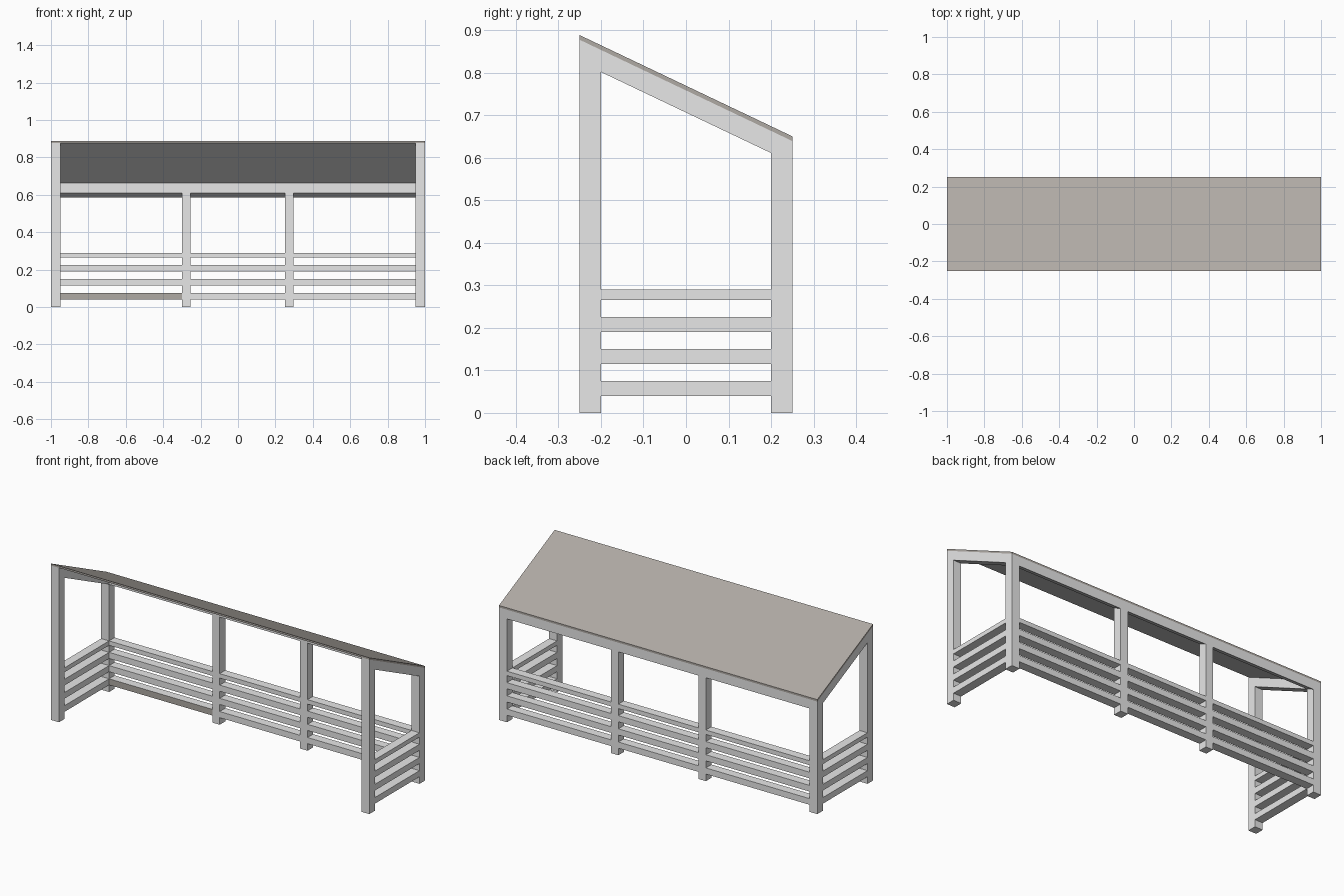
import bpy
import bmesh

cube = bpy.data.objects.get("Cube")
if cube:
    bpy.data.objects.remove(cube, do_unlink=True)


def make_material(name, rgb):
    mat = bpy.data.materials.new(name)
    mat.use_nodes = True
    colour = (*rgb, 1.0)
    mat.diffuse_color = colour
    mat.node_tree.nodes["Principled BSDF"].inputs["Base Color"].default_value = colour
    return mat


FRAME = make_material("light grey frame", (0.8, 0.8, 0.8))
ROOF = make_material("warm grey roof", (0.43, 0.40, 0.37))

HALF_X, HALF_Y, POST = 1.0, 0.25, 0.05
INNER_X, INNER_Y = HALF_X - POST, HALF_Y - POST
SHEET, BEAM = 0.011, 0.052
RAILS = [(0.04, 0.075), (0.115, 0.15), (0.19, 0.225), (0.265, 0.29)]
MID_POSTS = [(-0.30, -0.255), (0.25, 0.297)]


def roof_z(y, drop=0.0):
    """Height of the sloping roof top at y, lowered by drop."""
    return 0.769 - 0.476 * y - drop


def prism(name, x0, x1, profile, materials=(FRAME,), rule=None):
    """Extrude a (y, z) profile from x0 to x1; rule picks a material by normal."""
    bm = bmesh.new()
    base = bm.faces.new([bm.verts.new((x0, y, z)) for y, z in profile])
    extruded = bmesh.ops.extrude_face_region(bm, geom=[base])["geom"]
    moved = [v for v in extruded if isinstance(v, bmesh.types.BMVert)]
    bmesh.ops.translate(bm, verts=moved, vec=(x1 - x0, 0, 0))
    bmesh.ops.recalc_face_normals(bm, faces=bm.faces)
    bm.normal_update()
    if rule:
        for face in bm.faces:
            face.material_index = rule(face.normal)
    mesh = bpy.data.meshes.new(name)
    bm.to_mesh(mesh)
    bm.free()
    for mat in materials:
        mesh.materials.append(mat)
    obj = bpy.data.objects.new(name, mesh)
    bpy.context.collection.objects.link(obj)
    return obj


def rect(y0, y1, z0, z1):
    return [(y0, z0), (y1, z0), (y1, z1), (y0, z1)]


def sloped(y0, y1, top_drop, bottom_drop):
    """Band that runs parallel to the roof."""
    return [(y0, roof_z(y0, bottom_drop)), (y1, roof_z(y1, bottom_drop)),
            (y1, roof_z(y1, top_drop)), (y0, roof_z(y0, top_drop))]


def post(name, x0, x1, y0, y1):
    prism(name, x0, x1, [(y0, 0), (y1, 0),
                         (y1, roof_z(y1, SHEET)), (y0, roof_z(y0, SHEET))])


# Roof sheet: warm top and edges, frame colour underneath
prism("roof", -HALF_X, HALF_X, sloped(-HALF_Y, HALF_Y, 0, SHEET),
      (FRAME, ROOF), lambda n: 0 if n.z < -0.5 else 1)

# End frames: corner posts, sloping beam and side rails
for side, x0, x1 in (("right", -HALF_X, -INNER_X), ("left", INNER_X, HALF_X)):
    post(f"{side}_front_post", x0, x1, -HALF_Y, -INNER_Y)
    post(f"{side}_back_post", x0, x1, INNER_Y, HALF_Y)
    prism(f"{side}_beam", x0, x1, sloped(-INNER_Y, INNER_Y, SHEET, SHEET + BEAM))
    for i, (z0, z1) in enumerate(RAILS):
        prism(f"{side}_rail_{i + 1}", x0, x1, rect(-INNER_Y, INNER_Y, z0, z1))

# Back wall: middle posts
for i, (x0, x1) in enumerate(MID_POSTS):
    post(f"back_middle_post_{i + 1}", x0, x1, INNER_Y, HALF_Y)

# Back wall: beam and rails in each bay between the posts
stops = [-INNER_X] + [x for pair in MID_POSTS for x in pair] + [INNER_X]
for bay, (x0, x1) in enumerate(zip(stops[::2], stops[1::2])):
    prism(f"back_beam_{bay + 1}", x0, x1,
          sloped(INNER_Y, HALF_Y, SHEET, SHEET + BEAM))
    for i, (z0, z1) in enumerate(RAILS):
        # The lowest rail of the first bay has a warm grey inner face
        warm = bay == 0 and i == 0
        prism(f"back_rail_{bay + 1}_{i + 1}", x0, x1, rect(INNER_Y, HALF_Y, z0, z1),
              (FRAME, ROOF) if warm else (FRAME,),
              (lambda n: 1 if n.y < -0.5 else 0) if warm else None)
